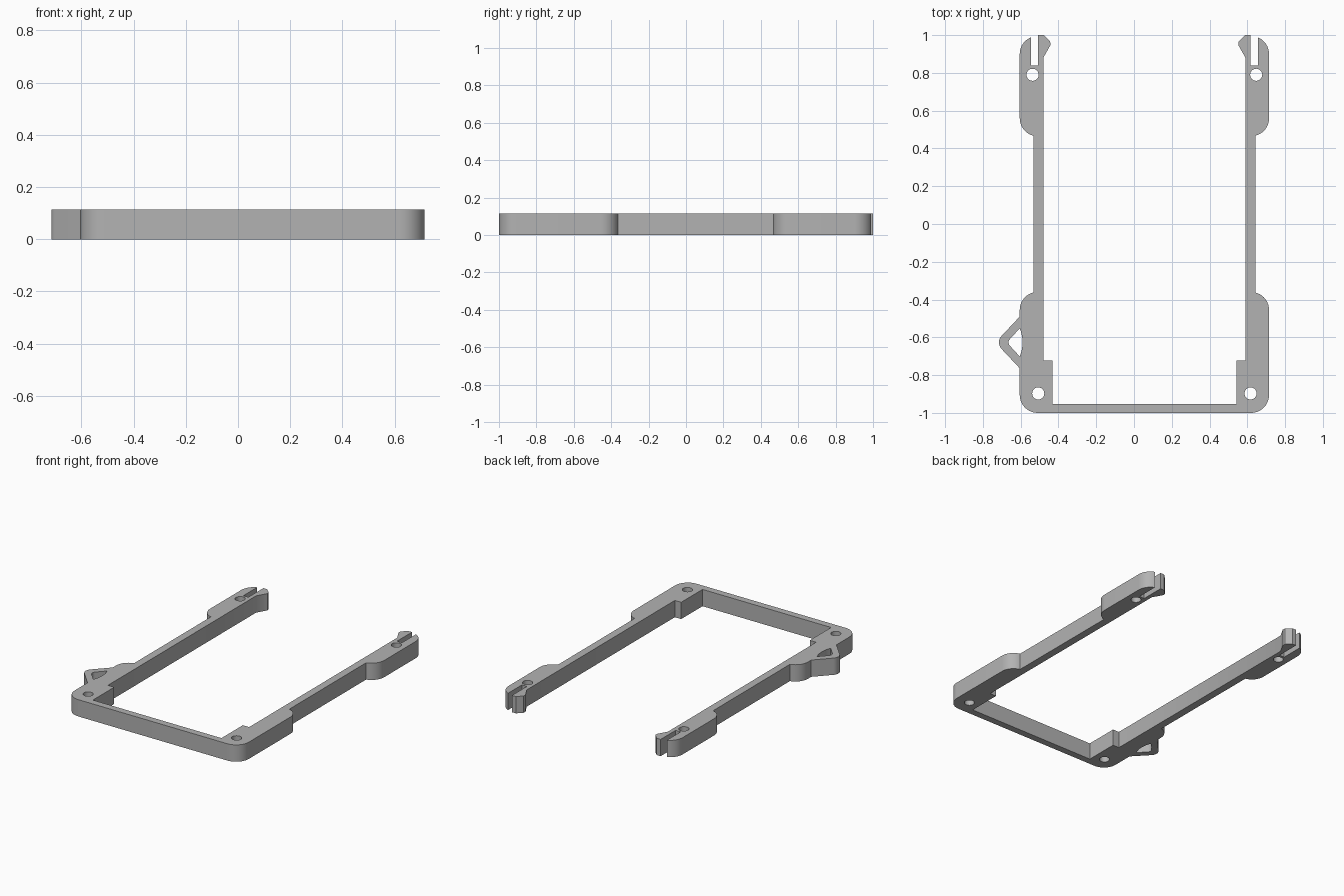
import bpy, bmesh
from math import cos, sin, radians

HEIGHT = 0.115
AXIS = 0.055      # mirror line of the two arms
R = 0.095         # corner radius
CORNER = 0.565    # corner centre, measured from the mirror line

cube = bpy.data.objects.get("Cube")
if cube:
    bpy.data.objects.remove(cube, do_unlink=True)

grey = bpy.data.materials.new("plain grey")
grey.use_nodes = True
colour = (0.45, 0.45, 0.45, 1)
grey.diffuse_color = colour
grey.node_tree.nodes["Principled BSDF"].inputs["Base Color"].default_value = colour


def arc(cx, cy, r, start, end, steps=10):
    angles = [radians(start + (end - start) * i / steps) for i in range(steps + 1)]
    return [(cx + r * cos(a), cy + r * sin(a)) for a in angles]


def right(points):
    return [(AXIS + u, y) for u, y in points]


def left(points):
    return [(AXIS - u, y) for u, y in reversed(points)]


def circle(cx, cy, r):
    return arc(cx, cy, r, 0, 360, 32)[:-1]


# Half outline: rounded front corner, then the arm with its two wide pads
corner = arc(CORNER, -1 + R, R, -90, 0)
arm = arc(CORNER, -0.455, R, 0, 76)
arm += arc(CORNER, 0.56, R, -76, 0)
arm += arc(CORNER, 0.90, R, 0, 67.7)
# Slot and snap hook at the arm tip
arm += [(0.601, 0.838), (0.563, 0.838), (0.563, 1), (0.533, 1),
        (0.499, 0.966), (0.497, 0.948), (0.535, 0.88)]
# Inner edge, corner block and front bar
arm += [(0.535, -0.722), (0.487, -0.722), (0.487, -0.953)]

# Cable loop on the outside of the right-hand arm
loop = [(-0.605, -0.49)] + arc(-0.665, -0.627, 0.05, 135, 225) + [(-0.605, -0.764)]
loop_hole = arc(-0.78, -0.627, 0.19, -23, 23) + arc(-0.638, -0.627, 0.026, 135, 225)

outlines = [right(corner + arm) + left(arm) + loop + left(corner), loop_hole]
# Screw holes
for u, y in ((0.562, -0.897), (0.592, 0.79)):
    for side in (-1, 1):
        outlines.append(circle(AXIS + side * u, y, 0.032))

# Fill the outline around its holes, then raise it to full height
bm = bmesh.new()
edges = []
for points in outlines:
    verts = [bm.verts.new((x, y, 0)) for x, y in points]
    edges += [bm.edges.new((v, verts[i - 1])) for i, v in enumerate(verts)]
bmesh.ops.triangle_fill(bm, use_beauty=True, use_dissolve=False, edges=edges)
raised = bmesh.ops.extrude_face_region(bm, geom=bm.faces[:], use_keep_orig=True)
top = [g for g in raised["geom"] if isinstance(g, bmesh.types.BMVert)]
bmesh.ops.translate(bm, verts=top, vec=(0, 0, HEIGHT))
bmesh.ops.recalc_face_normals(bm, faces=bm.faces[:])

mesh = bpy.data.meshes.new("bracket_frame")
bm.to_mesh(mesh)
bm.free()
mesh.materials.append(grey)
frame = bpy.data.objects.new("bracket_frame", mesh)
bpy.context.collection.objects.link(frame)
bpy.ops.object.select_all(action="DESELECT")
frame.select_set(True)
bpy.context.view_layer.objects.active = frame
bpy.ops.object.shade_smooth_by_angle(angle=radians(30))
